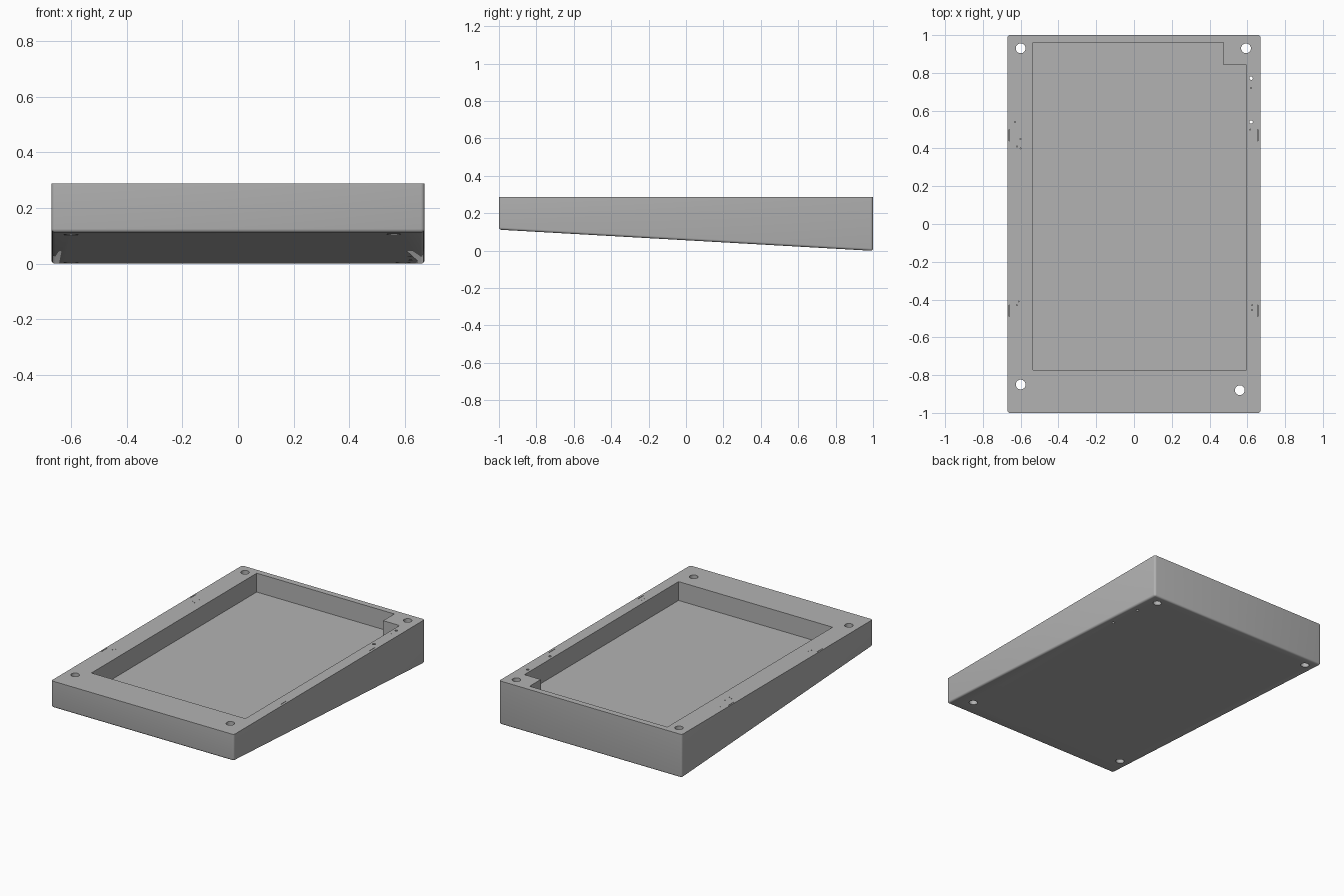
import bpy, bmesh, math

if "Cube" in bpy.data.objects:
    bpy.data.objects.remove(bpy.data.objects["Cube"], do_unlink=True)

HALF_W, TOP, FLOOR = 0.67, 0.288, 0.163

grey = bpy.data.materials.new("plain grey")
grey.use_nodes = True
colour = (0.45, 0.45, 0.45, 1)
grey.diffuse_color = colour
grey.node_tree.nodes["Principled BSDF"].inputs["Base Color"].default_value = colour


def prism(bm, outline, axis, start, length):
    """Extrude a closed outline along x or z."""
    place = (lambda a, b: (start, a, b)) if axis == "x" else (lambda a, b: (a, b, start))
    face = bm.faces.new([bm.verts.new(place(a, b)) for a, b in outline])
    out = bmesh.ops.extrude_face_region(bm, geom=[face])["geom"]
    step = (length, 0, 0) if axis == "x" else (0, 0, length)
    bmesh.ops.translate(bm, verts=[v for v in out if isinstance(v, bmesh.types.BMVert)], vec=step)


def circle(x, y, r, n):
    return [(x + r * math.cos(math.tau * i / n), y + r * math.sin(math.tau * i / n))
            for i in range(n)]


def rect(x0, x1, y0, y1):
    return [(x0, y0), (x1, y0), (x1, y1), (x0, y1)]


def finish(bm, name):
    bmesh.ops.recalc_face_normals(bm, faces=bm.faces[:])
    mesh = bpy.data.meshes.new(name)
    bm.to_mesh(mesh)
    bm.free()
    mesh.materials.append(grey)
    ob = bpy.data.objects.new(name, mesh)
    bpy.context.collection.objects.link(ob)
    return ob


# Wedge body: flat top, sloping underside, every edge but the rim rounded
bm = bmesh.new()
prism(bm, [(-1, 0.112), (1, -0.001), (1, TOP), (-1, TOP)], "x", -HALF_W, 2 * HALF_W)
edges = [e for e in bm.edges if min(v.co.z for v in e.verts) < TOP - 0.01]
bmesh.ops.bevel(bm, geom=edges, offset=0.013, segments=4, profile=0.5, affect="EDGES")
tray = finish(bm, "wedge_tray")

# Cutters
bm = bmesh.new()
# main pocket with a stepped corner
prism(bm, [(-0.535, -0.772), (0.595, -0.772), (0.595, 0.843), (0.475, 0.843),
           (0.475, 0.96), (-0.535, 0.96)], "z", FLOOR, 0.3)
# screw holes
for x, y in [(-0.6, 0.93), (0.593, 0.93), (-0.6, -0.85), (0.56, -0.88)]:
    prism(bm, circle(x, y, 0.026, 32), "z", -0.1, 0.6)
# small side holes
for y in (0.772, 0.54):
    prism(bm, circle(0.62, y, 0.009, 16), "z", -0.1, 0.6)
# hairline clip slots along both long rims
for x in (-0.66, 0.654):
    for y in (0.47, -0.46):
        prism(bm, rect(x - 0.0015, x + 0.0015, y - 0.03, y + 0.03), "z", TOP - 0.01, 0.05)
# pin pricks in the rim
for x, y in [(-0.63, 0.54), (-0.62, 0.41), (-0.6, 0.45), (-0.6, 0.4), (0.62, 0.72),
             (0.615, 0.5), (-0.62, -0.43), (-0.61, -0.41), (0.625, -0.43), (0.625, -0.455)]:
    prism(bm, circle(x, y, 0.003, 6), "z", TOP - 0.01, 0.05)
cutter = finish(bm, "pocket_and_hole_cutter")
cutter.hide_render = True

# Cut, then discard the cutter
cut = tray.modifiers.new("cut", "BOOLEAN")
cut.operation, cut.solver, cut.object = "DIFFERENCE", "EXACT", cutter
bpy.ops.object.select_all(action="DESELECT")
tray.select_set(True)
bpy.context.view_layer.objects.active = tray
bpy.ops.object.modifier_apply(modifier="cut")
bpy.data.objects.remove(cutter, do_unlink=True)
bpy.ops.object.shade_smooth_by_angle(angle=math.radians(30))
